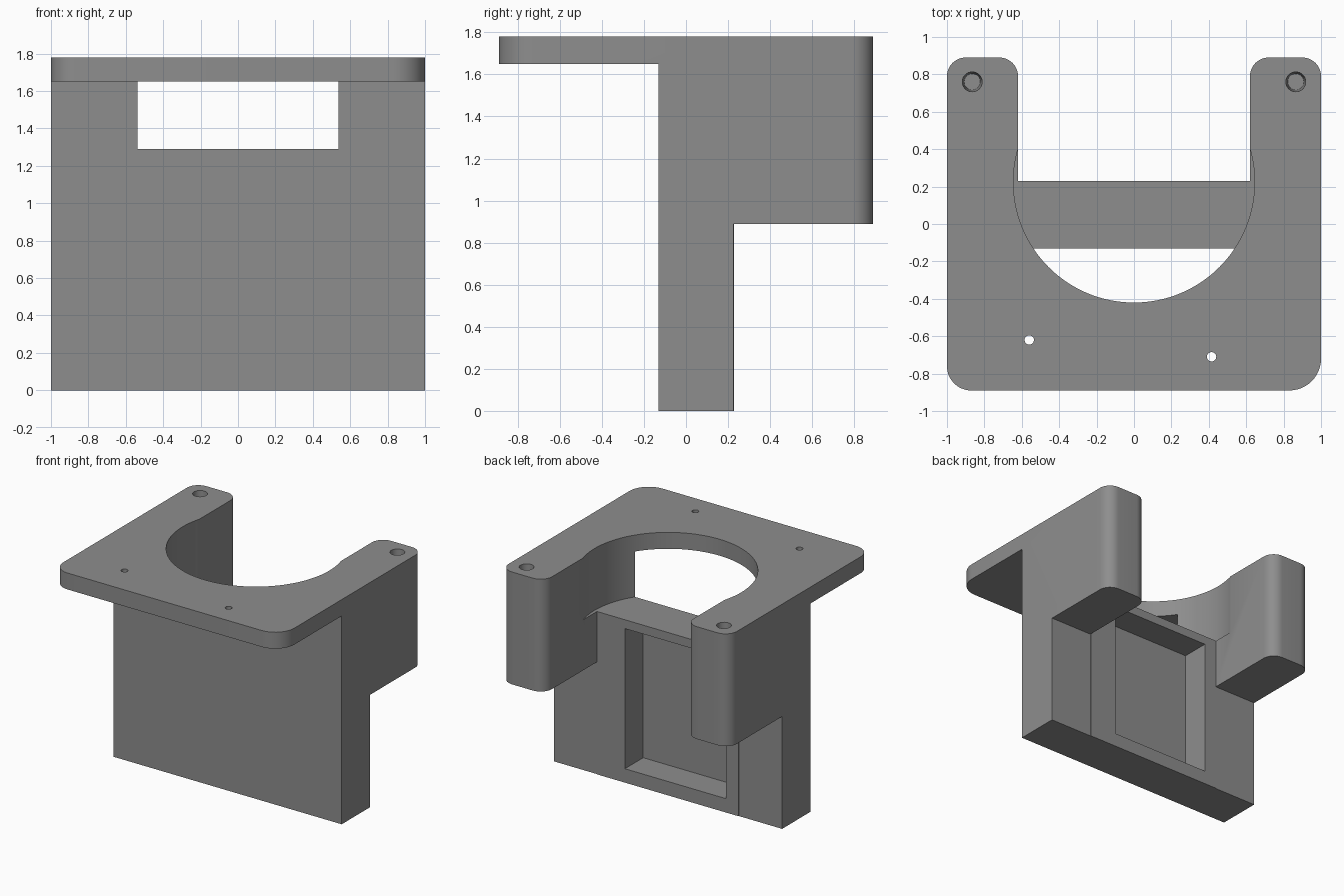
import bpy, bmesh, math

if "Cube" in bpy.data.objects:
    bpy.data.objects.remove(bpy.data.objects["Cube"])

grey = bpy.data.materials.new("plain grey")
grey.diffuse_color = (0.27, 0.27, 0.27, 1)
grey.use_nodes = True
grey.node_tree.nodes["Principled BSDF"].inputs["Base Color"].default_value = grey.diffuse_color


def prism(name, outline, z0, z1):
    """Extrude a closed xy outline from z0 to z1."""
    bm = bmesh.new()
    face = bm.faces.new([bm.verts.new((x, y, z0)) for x, y in outline])
    top = bmesh.ops.extrude_face_region(bm, geom=[face])["geom"]
    for v in top:
        if isinstance(v, bmesh.types.BMVert):
            v.co.z = z1
    bmesh.ops.recalc_face_normals(bm, faces=bm.faces)
    mesh = bpy.data.meshes.new(name)
    bm.to_mesh(mesh)
    bm.free()
    mesh.materials.append(grey)
    obj = bpy.data.objects.new(name, mesh)
    bpy.context.collection.objects.link(obj)
    return obj


def box(x0, x1, y0, y1, z0, z1):
    return prism("cutter", [(x0, y0), (x1, y0), (x1, y1), (x0, y1)], z0, z1)


def cone(x, y, r0, r1, z0, z1, sides):
    bpy.ops.mesh.primitive_cone_add(vertices=sides, radius1=r0, radius2=r1, depth=z1 - z0,
                                    location=(x, y, (z0 + z1) / 2))
    obj = bpy.context.object
    obj.data.materials.append(grey)
    return obj


def corner(cx, cy, r, start, steps=12):
    """Quarter-circle of points, counter-clockwise from the start angle."""
    return [(cx + r * math.cos(math.radians(start + 90 * i / steps)),
             cy + r * math.sin(math.radians(start + 90 * i / steps))) for i in range(steps + 1)]


# Footprint: rounded U, open towards the back
W, D, IN, R = 1.0, 0.89, 0.62, 0.1
WALL_FRONT, WALL_BACK = -0.13, 0.225
outline = (corner(-W + 0.13, -D + 0.13, 0.13, 180) + corner(W - 0.17, -D + 0.17, 0.17, 270)
           + corner(W - R, D - R, R, 0) + corner(IN + R, D - R, R, 90)
           + [(IN, WALL_BACK + 0.004), (-IN, WALL_BACK + 0.004)]
           + corner(-IN - R, D - R, R, 0) + corner(-W + R, D - R, R, 90))
bracket = prism("bracket", outline, 0, 1.78)

cutters = [
    box(-1.2, 1.2, -1.2, WALL_FRONT, -0.2, 1.65),        # space under the front plate
    box(IN, 1.2, WALL_BACK, 1.2, -0.2, 0.89),            # space under the right arm
    box(-1.2, -IN, WALL_BACK, 1.2, -0.2, 0.89),          # space under the left arm
    cone(0, WALL_BACK, 0.645, 0.645, 1.29, 2.0, 128),    # large round opening
    box(-0.51, 0.375, 0.0, 0.5, 0.11, 1.22),             # pocket in the back of the wall
    cone(-0.56, -0.62, 0.025, 0.025, 1.5, 2.0, 24),      # small plate holes
    cone(0.415, -0.71, 0.025, 0.025, 1.5, 2.0, 24),
]
for side in (-1, 1):                                     # tapered blind holes in the arms
    cutters.append(cone(side * 0.865, 0.76, 0.043, 0.0535, 1.48, 1.79, 32))

bpy.ops.object.select_all(action='DESELECT')
bpy.context.view_layer.objects.active = bracket
bracket.select_set(True)
for cutter in cutters:
    mod = bracket.modifiers.new("cut", 'BOOLEAN')
    mod.operation = 'DIFFERENCE'
    mod.solver = 'EXACT'
    mod.object = cutter
    bpy.ops.object.modifier_apply(modifier=mod.name)
    bpy.data.objects.remove(cutter)

bpy.ops.object.shade_smooth_by_angle(angle=math.radians(30))
